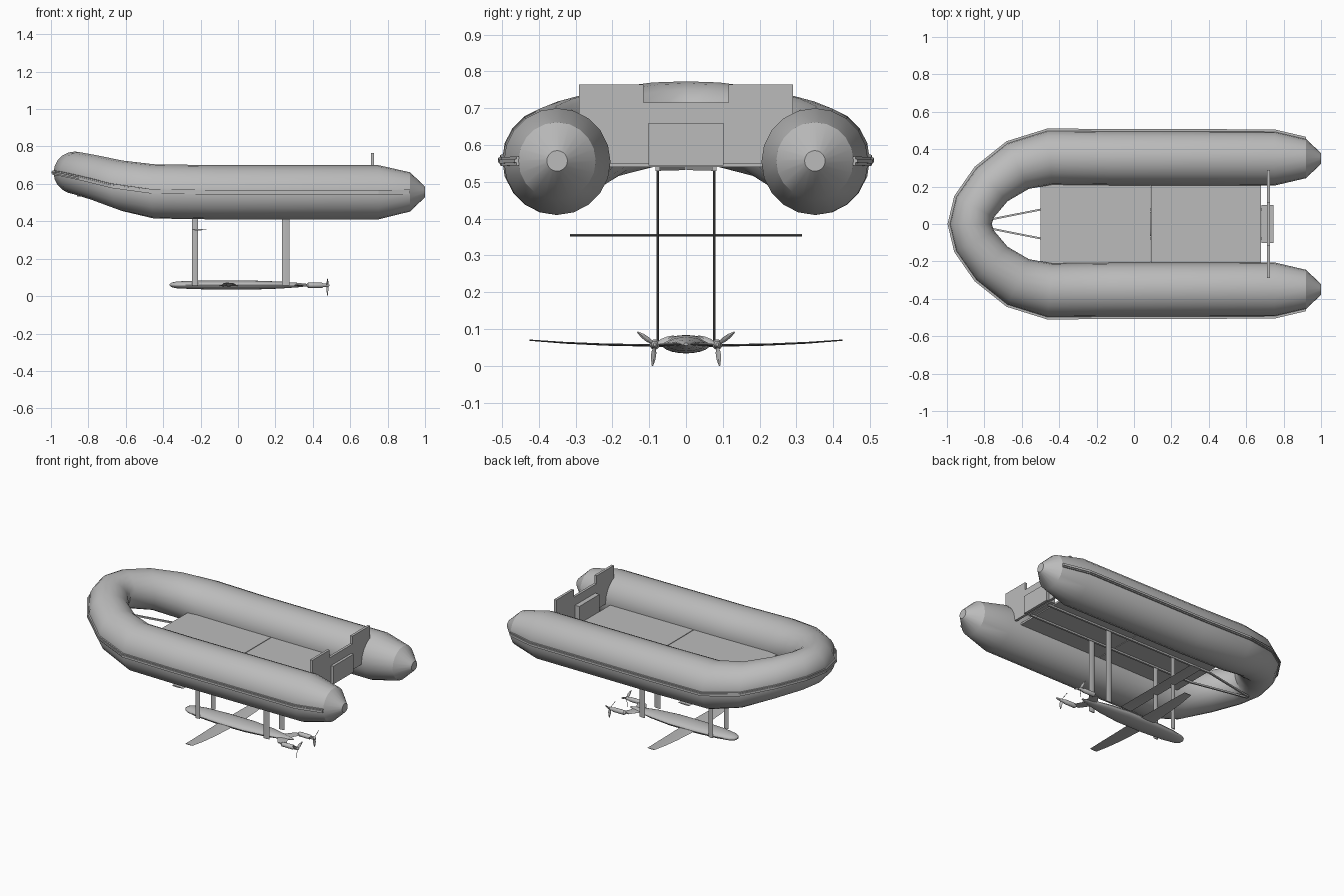
import bpy, bmesh
from math import sin, cos, pi, radians
from mathutils import Vector, Matrix

cube = bpy.data.objects.get("Cube")
if cube:
    bpy.data.objects.remove(cube)

grey = bpy.data.materials.new("mid grey")
grey.use_nodes = True
COLOUR = (0.5, 0.5, 0.5, 1)
grey.diffuse_color = COLOUR
grey.node_tree.nodes["Principled BSDF"].inputs["Base Color"].default_value = COLOUR


def finish(name, bm, smooth=None):
    bmesh.ops.recalc_face_normals(bm, faces=bm.faces)
    mesh = bpy.data.meshes.new(name)
    bm.to_mesh(mesh)
    bm.free()
    mesh.materials.append(grey)
    obj = bpy.data.objects.new(name, mesh)
    bpy.context.collection.objects.link(obj)
    if smooth:
        bpy.ops.object.select_all(action='DESELECT')
        obj.select_set(True)
        bpy.context.view_layer.objects.active = obj
        bpy.ops.object.shade_smooth_by_angle(angle=radians(smooth))
    return obj


def add_loft(bm, rings):
    """Skin a list of closed rings and cap both ends."""
    rows = [[bm.verts.new(p) for p in ring] for ring in rings]
    n = len(rows[0])
    for a, b in zip(rows, rows[1:]):
        for i in range(n):
            j = (i + 1) % n
            bm.faces.new((a[i], a[j], b[j], b[i]))
    bm.faces.new(rows[0])
    bm.faces.new(rows[-1])


def loft(name, rings, smooth=None):
    bm = bmesh.new()
    add_loft(bm, rings)
    return finish(name, bm, smooth)


def box(name, x, y, z):
    ring = lambda h: [(x[0], y[0], h), (x[1], y[0], h), (x[1], y[1], h), (x[0], y[1], h)]
    return loft(name, [ring(z[0]), ring(z[1])])


def bar(name, a, b, w):
    """Square bar along x, from a to b."""
    ring = lambda p: [(p[0], p[1] + s * w, p[2] + t * w)
                      for s, t in ((-1, -1), (1, -1), (1, 1), (-1, 1))]
    return loft(name, [ring(a), ring(b)])


def ellipse(n, a, b):
    return [(a * cos(2 * pi * i / n), b * sin(2 * pi * i / n)) for i in range(n)]


def foil(chord, thick):
    """Streamlined section: leading edge at zero, trailing edge at chord."""
    half = [(0, 0), (.08, .6), (.3, 1), (.65, .7)]
    pts = half + [(1, 0)] + [(u, -v) for u, v in half[:0:-1]]
    return [(u * chord, v * thick / 2) for u, v in pts]


# Hull path: x, y, z, tube radius, from one stern tip round the bow to the other
side = [(1, .35, .557, .028), (.92, .35, .557, .105), (.75, .35, .555, .145),
        (-.12, .352, .555, .145), (-.45, .355, .56, .145), (-.62, .31, .59, .135),
        (-.76, .21, .632, .122), (-.85, .09, .655, .115)]
path = side + [(-.873, 0, .66, .113)] + [(x, -y, z, r) for x, y, z, r in reversed(side)]


def sweep(stations, section):
    rings = []
    for i, (x, y, z, r) in enumerate(stations):
        a, b = stations[max(i - 1, 0)], stations[min(i + 1, len(stations) - 1)]
        t = Vector((b[0] - a[0], b[1] - a[1])).normalized()
        rings.append([(x + o * t.y, y - o * t.x, z + u) for o, u in section(r)])
    return rings


loft("hull_tube", sweep(path, lambda r: ellipse(20, r, r)), 30)

# Stepped rubbing strip on the outside of the tube
step = [(-.012, .012), (.006, .012), (.006, .005), (.011, .005)]
strip = step + [(o, -u) for o, u in reversed(step)]
loft("rubbing_strip", sweep(path[1:-1], lambda r: [(r + o, u) for o, u in strip]))

# Floor in two panels
box("floor_front", (-.5, .088), (-.215, .215), (.54, .552))
box("floor_rear", (.092, .68), (-.215, .215), (.54, .552))

# Notched transom with inner and outer engine pads
outline = [(-.29, .55), (.29, .55), (.29, .765), (.115, .765), (.115, .715),
           (-.115, .715), (-.115, .765), (-.29, .765)]
loft("transom", [[(x, y, z) for y, z in outline] for x in (.712, .728)])
box("inner_pad", (.682, .712), (-.102, .102), (.545, .66))
box("outer_pad", (.728, .745), (-.102, .102), (.545, .66))

# Paired rails under the floor and the foil masts
for s, tag in ((1, "left"), (-1, "right")):
    bar("floor_rail_" + tag, (-.5, s * .077, .535), (.71, s * .077, .535), .006)
    bar("bow_brace_" + tag, (-.86, s * .006, .537), (-.5, s * .077, .535), .005)
    for name, x, chord in (("front_mast_", -.245, .032), ("rear_mast_", .235, .04)):
        section = foil(chord, .007)
        loft(name + tag, [[(x + u, s * .077 + v, z) for u, v in section]
                          for z in (.058, .54)], 40)

# Flattened underwater body
body = [(-.365, .008, .004, .06), (-.355, .025, .012, .06), (-.33, .04, .018, .06),
        (-.25, .056, .022, .06), (-.1, .066, .025, .059), (.08, .066, .024, .059),
        (.22, .05, .019, .059), (.32, .028, .012, .059), (.39, .006, .004, .059)]
loft("underwater_body", [[(x, y, zc + z) for y, z in ellipse(20, ry, rz)]
                         for x, ry, rz, zc in body], 40)


def wing(name, stations, thick):
    """Stations: y, leading edge x, chord, z."""
    full = [(-y, x, c, z) for y, x, c, z in reversed(stations)] + stations
    return loft(name, [[(x + u, y, z + v) for u, v in foil(c, c * thick)]
                       for y, x, c, z in full], 40)


wing("main_wing", [(.05, -.1, .1, .055), (.22, -.092, .085, .058), (.33, -.084, .07, .063),
                   (.425, -.075, .05, .07)], .07)
wing("front_wing", [(.12, -.245, .08, .355), (.315, -.245, .08, .355)], .1)
wing("motor_arm", [(.03, .3, .07, .059), (.085, .34, .06, .058)], .12)

# Motors and three-bladed propellers
for s, tag in ((1, "left"), (-1, "right")):
    hub = Vector((0, s * .085, .058))
    motor = [(.365, .006), (.375, .014), (.45, .014), (.456, .01), (.48, .01), (.49, .004)]
    loft("motor_" + tag, [[(x, hub.y + a, hub.z + b) for a, b in ellipse(14, r, r)]
                          for x, r in motor], 35)
    bm = bmesh.new()
    for k in range(3):
        spin = Matrix.Rotation(k * 2 * pi / 3 + s * radians(6), 3, 'X')
        rings = []
        for d, w, pitch in ((.006, .005, 55), (.022, .009, 40), (.04, .007, 28), (.058, .002, 20)):
            p = radians(pitch)
            rings.append([hub + Vector((.478, 0, 0)) + spin @ Vector(
                (a * sin(p) - b * cos(p), s * (a * cos(p) + b * sin(p)), -d))
                for a, b in ((-w, 0), (0, .0015), (w, 0), (0, -.0015))])
        add_loft(bm, rings)
    finish("propeller_" + tag, bm)
